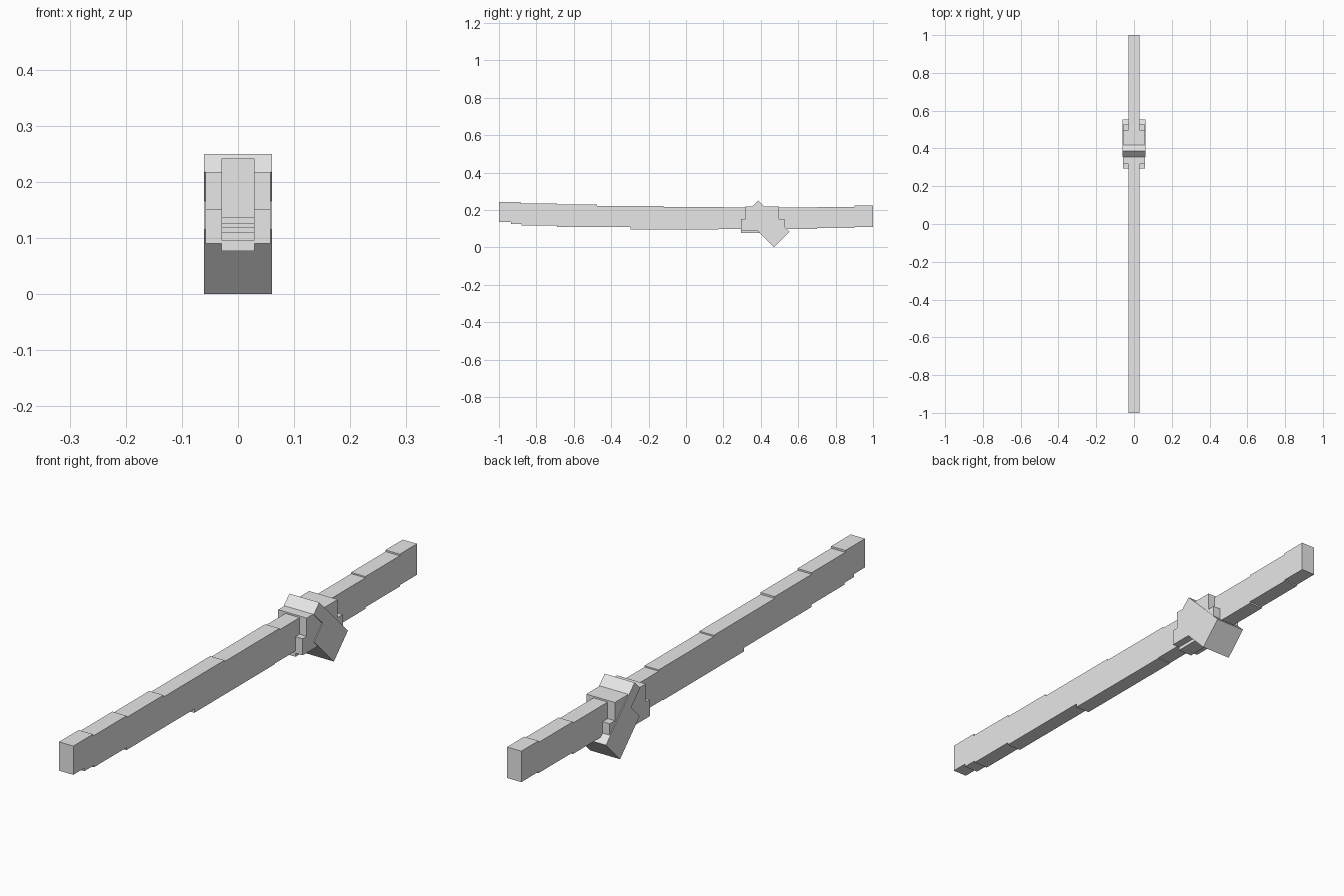
import bpy
import bmesh

if "Cube" in bpy.data.objects:
    bpy.data.objects.remove(bpy.data.objects["Cube"])

grey = bpy.data.materials.new("plain grey")
grey.diffuse_color = (0.8, 0.8, 0.8, 1)
grey.use_nodes = True
grey.node_tree.nodes["Principled BSDF"].inputs["Base Color"].default_value = grey.diffuse_color


def extrude_profile(name, points, half_width):
    """Extrude a (y, z) side profile symmetrically along x."""
    bm = bmesh.new()
    face = bm.faces.new([bm.verts.new((-half_width, y, z)) for y, z in points])
    ext = bmesh.ops.extrude_face_region(bm, geom=[face])
    verts = [g for g in ext["geom"] if isinstance(g, bmesh.types.BMVert)]
    bmesh.ops.translate(bm, verts=verts, vec=(2 * half_width, 0, 0))
    bmesh.ops.recalc_face_normals(bm, faces=bm.faces)
    mesh = bpy.data.meshes.new(name)
    bm.to_mesh(mesh)
    bm.free()
    mesh.materials.append(grey)
    obj = bpy.data.objects.new(name, mesh)
    bpy.context.collection.objects.link(obj)
    return obj


def box(name, x0, x1, y0, y1, z0, z1):
    obj = extrude_profile(name, [(y0, z0), (y1, z0), (y1, z1), (y0, z1)], (x1 - x0) / 2)
    obj.location.x = (x0 + x1) / 2
    return obj


def stairs(steps):
    """Turn (end y, height) steps into a stepped line starting at y = -1."""
    line, y = [], -1
    for end, z in steps:
        line += [(y, z), (end, z)]
        y = end
    return line


# Long gently curved shaft, stepped along its top and underside
top = stairs([(-0.886, 0.242), (-0.69, 0.235), (-0.475, 0.229), (-0.12, 0.222),
              (0.2, 0.217), (0.7, 0.212), (0.9, 0.217), (1, 0.223)])
bottom = stairs([(-0.936, 0.136), (-0.88, 0.125), (-0.69, 0.118), (-0.296, 0.109),
                 (0.173, 0.0955), (0.7, 0.098), (0.9, 0.104), (1, 0.109)])
extrude_profile("shaft", bottom + top[::-1], 0.029)

# Collar around the shaft, with lower tabs on both sides
box("collar", -0.058, 0.058, 0.317, 0.497, 0.09, 0.218)
for side, label in ((-1, "left"), (1, "right")):
    x0, x1 = sorted((side * 0.029, side * 0.058))
    box(label + "_tab", x0, x1, 0.293, 0.527, 0.09, 0.151)
box("lower_block", -0.029, 0.029, 0.293, 0.42, 0.077, 0.12)

# Slanted knot with a notched front edge
extrude_profile("slanted_knot", [(0.386, 0.25), (0.354, 0.218), (0.406, 0.166),
                                 (0.357, 0.115), (0.471, 0.0), (0.553, 0.083)], 0.061)
